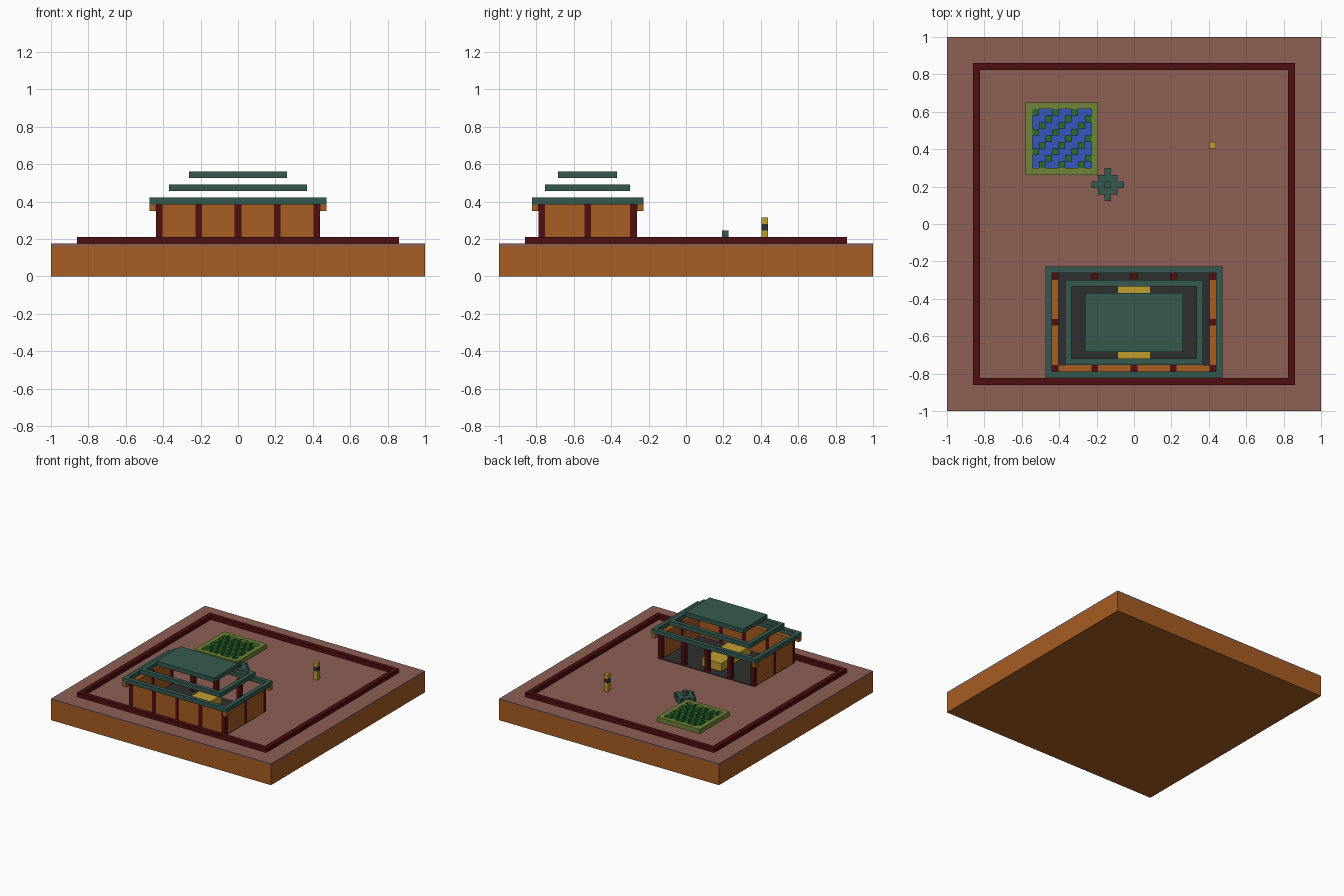
import bpy, bmesh
from mathutils import Matrix, Vector

cube = bpy.data.objects.get("Cube")
if cube:
    bpy.data.objects.remove(cube, do_unlink=True)

U = 2 / 57          # one block
G = 5               # ground level in blocks


def material(name, rgb):
    lin = [((c / 255 + 0.055) / 1.055) ** 2.4 for c in rgb] + [1]
    m = bpy.data.materials.new(name)
    m.use_nodes = True
    m.diffuse_color = lin
    m.node_tree.nodes["Principled BSDF"].inputs["Base Color"].default_value = lin
    return m


clay = material("orange clay", (168, 93, 34))
earth = material("mauve earth", (140, 96, 84))
red = material("dark red", (80, 14, 16))
teal = material("teal", (53, 90, 80))
gold = material("gold", (194, 158, 48))
dark = material("charcoal", (48, 47, 47))
olive = material("olive", (112, 134, 56))
leaf = material("leaf green", (42, 108, 44))
water = material("water blue", (54, 86, 190))


def boxes(name, mat, items):
    """One object from boxes (x0, x1, y0, y1, z0, z1) given in blocks."""
    bm = bmesh.new()
    for x0, x1, y0, y1, z0, z1 in items:
        mid = Vector((x0 + x1, y0 + y1, z0 + z1)) * U / 2
        size = Vector((x1 - x0, y1 - y0, z1 - z0)) * U
        bmesh.ops.create_cube(bm, size=1, matrix=Matrix.Translation(mid) @ Matrix.Diagonal(size).to_4x4())
    mesh = bpy.data.meshes.new(name)
    bm.to_mesh(mesh)
    bm.free()
    mesh.materials.append(mat)
    obj = bpy.data.objects.new(name, mesh)
    bpy.context.collection.objects.link(obj)
    return obj


def cell(x, y, z0, z1):
    return (x - .5, x + .5, y - .5, y + .5, z0, z1)


def ring(hx, y0, y1, z0, z1):
    """Rectangular frame one block wide."""
    return [(-hx, hx, y0, y0 + 1, z0, z1), (-hx, hx, y1 - 1, y1, z0, z1),
            (-hx, 1 - hx, y0 + 1, y1 - 1, z0, z1), (hx - 1, hx, y0 + 1, y1 - 1, z0, z1)]


# Ground
boxes("base", clay, [(-28.5, 28.5, -28.5, 28.5, 0, G - .4)])
boxes("ground", earth, [(-28.5, 28.5, -28.5, 28.5, G - .4, G)])
boxes("boundary_wall", red, ring(24.5, -24.5, 24.5, G, G + 1))

# Hall: floor, posts, walls on three sides, open at the back
boxes("hall_floor", dark, [(-12.5, 12.5, -22.5, -7.5, G, G + .15)])
posts = [(x, y) for x in range(-12, 13, 6) for y in (-22, -8)] + [(-12, -15), (12, -15)]
boxes("hall_posts", red, [cell(x, y, G, G + 6) for x, y in posts])
boxes("hall_front_wall", clay, [(x + .5, x + 5.5, -22.5, -21.5, G, G + 6) for x in range(-12, 12, 6)])
boxes("hall_side_walls", clay, [(x - .5, x + .5, y, y + 6, G, G + 6)
                                for x in (-12, 12) for y in (-21.5, -14.5)])
boxes("eave_brackets", clay, [cell(x, y, G + 5, G + 6) for x in (-13, 13) for y in (-23, -7)])
boxes("altar", gold, [(-2.5, 2.5, -20.5, -9.5, G, G + 2)])

# Roof tiers
boxes("lower_roof", teal, ring(13.5, -23.5, -6.5, 11, 12))
boxes("middle_roof", teal, ring(10.5, -21.5, -8.5, 13, 14))
boxes("top_roof", teal, [(-7.5, 7.5, -19.5, -10.5, 15, 16)])

# Planted pond
frame = boxes("pond_border", olive, ring(5.5, -5.5, 5.5, G, G + 1))
frame.location = (-11 * U, 13 * U, 0)
boxes("pond_water", water, [(-15.5, -6.5, 8.5, 17.5, G, G + .1)])
boxes("pond_plants", leaf, [cell(i - 15, 17 - j, G, G + 1)
                            for i in range(9) for j in range(9) if (i + j) % 3 == 0])

# Shrub
boxes("shrub", teal, [cell(i - 4, j + 6, G, G + (2 if i == j == 0 else 1))
                      for i in range(-2, 3) for j in range(-2, 3) if abs(i) + abs(j) <= 2])

# Lantern
boxes("lantern_body", gold, [cell(12, 12, G, G + 2), cell(12, 12, G + 3, G + 4)])
boxes("lantern_band", dark, [cell(12, 12, G + 2, G + 3)])
